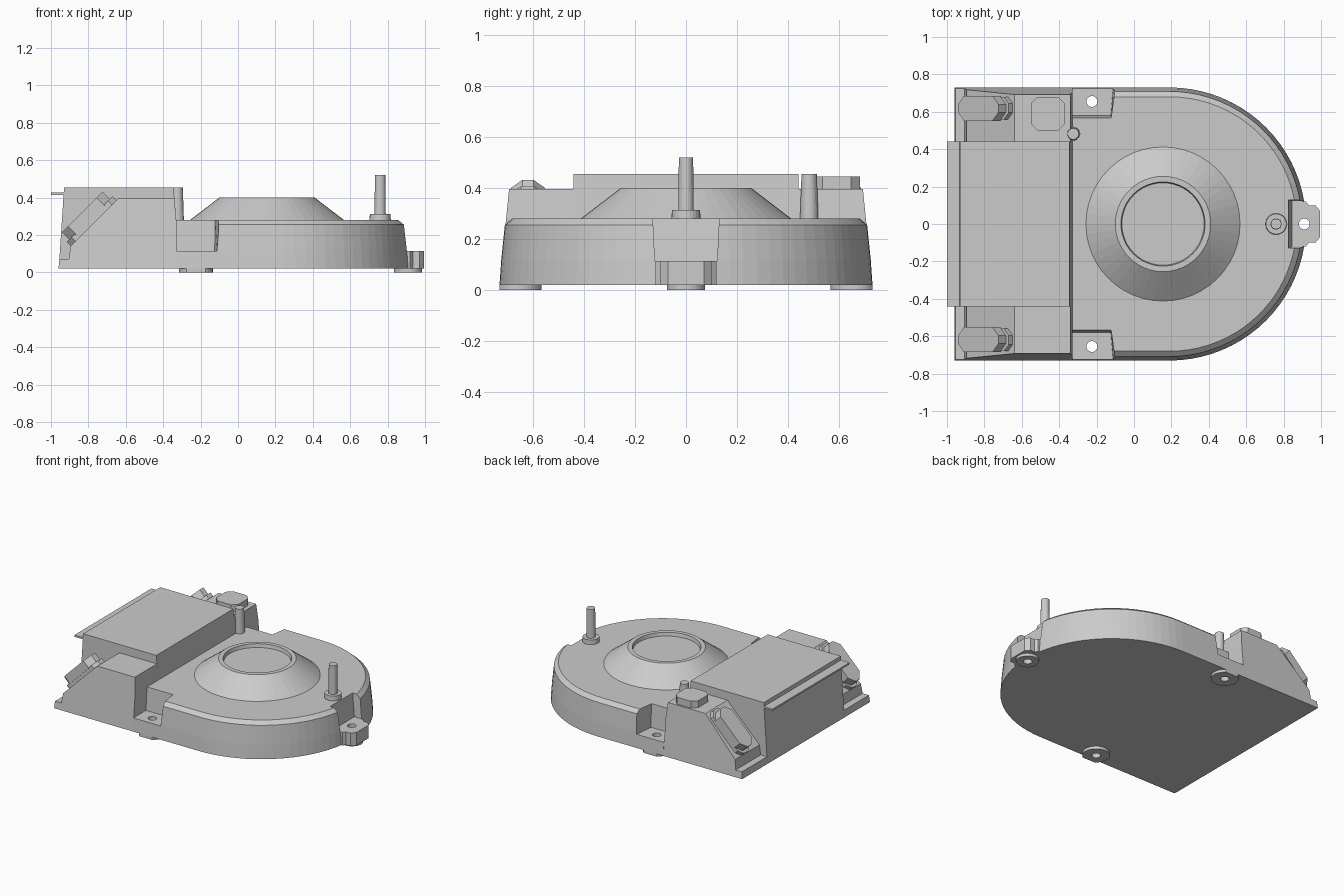
import bpy, bmesh, math

if "Cube" in bpy.data.objects:
    bpy.data.objects.remove(bpy.data.objects["Cube"])

S2 = math.sqrt(2)


def loft(name, rings):
    """Closed solid through rings of equal point count, capped at both ends."""
    bm = bmesh.new()
    vs = [[bm.verts.new(p) for p in r] for r in rings]
    n = len(rings[0])
    for a, b in zip(vs, vs[1:]):
        for i in range(n):
            j = (i + 1) % n
            bm.faces.new((a[i], a[j], b[j], b[i]))
    bm.faces.new(vs[0])
    bm.faces.new(vs[-1])
    bmesh.ops.recalc_face_normals(bm, faces=bm.faces)
    me = bpy.data.meshes.new(name)
    bm.to_mesh(me)
    bm.free()
    ob = bpy.data.objects.new(name, me)
    bpy.context.collection.objects.link(ob)
    return ob


def flat(pts, z):
    return [(x, y, z) for x, y in pts]


def turned(name, x, y, profile, n=32):
    """Lofted circles from (radius, z) pairs."""
    return loft(name, [[(x + r * math.cos(2 * math.pi * i / n),
                         y + r * math.sin(2 * math.pi * i / n), z)
                        for i in range(n)] for r, z in profile])


def boolean(ob, tool, op='DIFFERENCE'):
    m = ob.modifiers.new("cut", 'BOOLEAN')
    m.operation, m.object, m.solver = op, tool, 'EXACT'
    bpy.context.view_layer.objects.active = ob
    bpy.ops.object.modifier_apply(modifier=m.name)
    bpy.data.objects.remove(tool)


def octagon(x0, x1, y0, y1, c):
    return [(x0 + c, y0), (x1 - c, y0), (x1, y0 + c), (x1, y1 - c),
            (x1 - c, y1), (x0 + c, y1), (x0, y1 - c), (x0, y0 + c)]


# rounded main housing with drafted wall and chamfered rim
def outline(off, z, n=40):
    r = 0.73 - off
    arc = [(0.19 + r * math.cos(a), r * math.sin(a), z)
           for a in (-math.pi / 2 + math.pi * i / n for i in range(n + 1))]
    return [(-0.33, -r, z)] + arc + [(-0.33, r, z)]


housing = loft("housing", [outline(0, 0.02), outline(0.007, 0.12),
                           outline(0.021, 0.255), outline(0.05, 0.28)])

# mounting lug at the round end, merged then trimmed by the notch
half = [(0.84, 0.12), (0.92, 0.12), (0.935, 0.1), (0.97, 0.1), (0.995, 0.07)]
lug = half + [(x, -y) for x, y in reversed(half)]
boolean(housing, loft("lug", [flat(lug, 0.02), flat(lug, 0.2)]), 'UNION')
lo = [(0.845, -0.122), (1.1, -0.122), (1.1, 0.122), (0.845, 0.122)]
hi = [(0.825, -0.13), (1.1, -0.13), (1.1, 0.13), (0.825, 0.13)]
boolean(housing, loft("end_notch", [flat(lo, 0.115), flat(hi, 0.29)]))

# side notches
for s in (-1, 1):
    lo = [(-0.4, s * 0.58), (-0.125, s * 0.58), (-0.105, s * 0.8), (-0.4, s * 0.8)]
    hi = [(-0.4, s * 0.567), (-0.122, s * 0.567), (-0.09, s * 0.8), (-0.4, s * 0.8)]
    boolean(housing, loft("side_notch", [flat(lo, 0.115), flat(hi, 0.29)]))

# screw holes and the foot pads below them
for x, y, r in ((-0.225, 0.655, 0.09), (-0.225, -0.655, 0.09), (0.91, 0, 0.075)):
    boolean(housing, turned("hole", x, y, [(0.029, -0.05), (0.029, 0.2)], 24))
    ring = [(x + r * math.cos(a), max(-0.73, min(0.73, y + r * math.sin(a))))
            for a in (2 * math.pi * i / 32 for i in range(32))]
    foot = loft("foot_pad", [flat(ring, 0), flat(ring, 0.02)])
    boolean(foot, turned("hole", x, y, [(0.029, -0.05), (0.029, 0.2)], 24))

# raised centre box with overhanging lip
box = [(-0.96, 0.02), (-0.955, 0.07), (-0.93, 0.455),
       (-0.345, 0.455), (-0.33, 0.28), (-0.33, 0.02)]
loft("centre_box", [[(x, y, z) for x, z in box] for y in (-0.44, 0.44)])
lip = [(-1.0, -0.44), (-0.92, -0.44), (-0.92, 0.44), (-1.0, 0.44)]
loft("lip", [flat(lip, 0.414), flat(lip, 0.427)])

# sloped side wings with a connector on each slope
wing = [(-0.96, 0.02), (-0.955, 0.07), (-0.905, 0.07), (-0.895, 0.14),
        (-0.64, 0.395), (-0.34, 0.395), (-0.33, 0.28), (-0.33, 0.02)]


def on_slope(pts, h, s):
    d = 1.035 / S2 + h
    return [((t - d) / S2, s * y, (t + d) / S2) for t, y in pts]


for s in (-1, 1):
    loft("side_wing", [[(x, s * 0.44, z) for x, z in wing],
                       [(x, s * (0.73 - 0.1 * (z - 0.02)), z) for x, z in wing]])
    plate = octagon(-0.532, -0.186, 0.56, 0.68, 0.035)
    plug = octagon(-0.513, -0.207, 0.552, 0.685, 0.045)
    loft("connector_plate", [on_slope(plate, -0.02, s), on_slope(plate, 0.03, s)])
    loft("connector_body", [on_slope(plug, 0.025, s), on_slope(plug, 0.086, s)])

# small raised button on the rear wing
button = octagon(-0.55, -0.37, 0.5, 0.68, 0.035)
loft("button", [flat(button, 0.39), flat(button, 0.445)])

# central cone with recessed top
turned("cone", 0.155, 0, [(0.412, 0.28), (0.255, 0.4), (0.225, 0.4), (0.22, 0.375)], 48)

# upright pins
turned("flanged_pin", 0.76, 0, [(0.057, 0.28), (0.055, 0.313), (0.03, 0.313), (0.028, 0.52)], 24)
turned("short_pin", -0.325, 0.482, [(0.036, 0.27), (0.03, 0.455)], 24)
